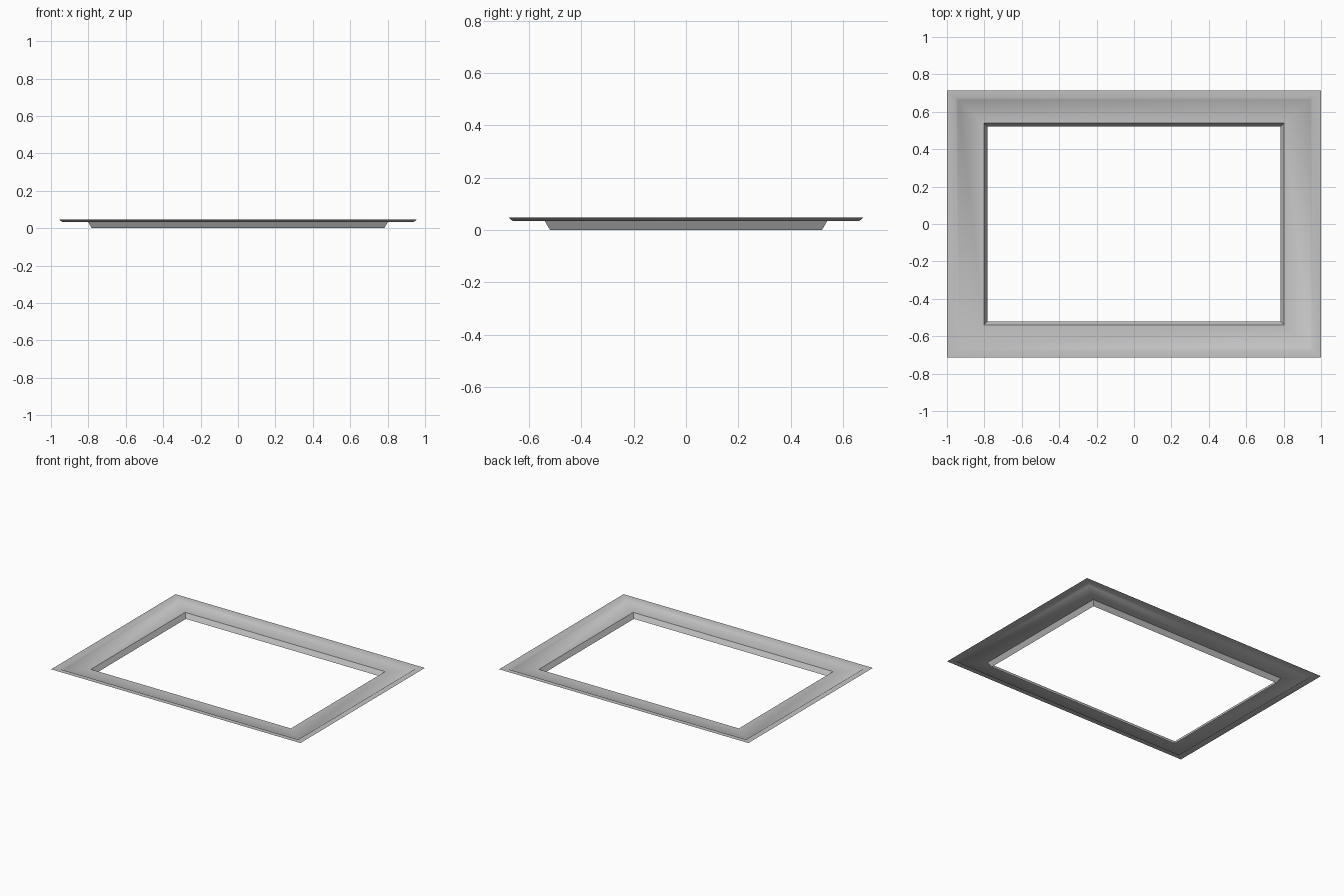
import bpy
import bmesh
import math

cube = bpy.data.objects.get("Cube")
if cube:
    bpy.data.objects.remove(cube, do_unlink=True)

# Single painted finish
grey = bpy.data.materials.new("light_grey")
grey.use_nodes = True
colour = (0.55, 0.55, 0.55, 1)
grey.diffuse_color = colour
grey.node_tree.nodes["Principled BSDF"].inputs["Base Color"].default_value = colour

# Sheet profile from outer rim to inner opening: half width, half depth, height
profile = [
    (1.0, 0.713, 0.047),     # outer lip
    (0.957, 0.677, 0.047),   # top of step
    (0.94, 0.663, 0.034),    # foot of step
    (0.802, 0.54, 0.034),    # edge of opening
    (0.782, 0.52, 0.0),      # bottom of inner wall
]
corners = [(-1, -1), (1, -1), (1, 1), (-1, 1)]

# Mitred frame made of nested rectangular rings
bm = bmesh.new()
rings = [[bm.verts.new((sx * w, sy * d, z)) for sx, sy in corners]
         for w, d, z in profile]
for outer, inner in zip(rings, rings[1:]):
    for i in range(4):
        j = (i + 1) % 4
        bm.faces.new((outer[i], outer[j], inner[j], inner[i]))

mesh = bpy.data.meshes.new("frame")
bm.to_mesh(mesh)
bm.free()
mesh.materials.append(grey)
frame = bpy.data.objects.new("frame", mesh)
bpy.context.collection.objects.link(frame)

# Soft step, crisp edge around the opening
bpy.ops.object.select_all(action='DESELECT')
frame.select_set(True)
bpy.context.view_layer.objects.active = frame
bpy.ops.object.shade_smooth_by_angle(angle=math.radians(50))
